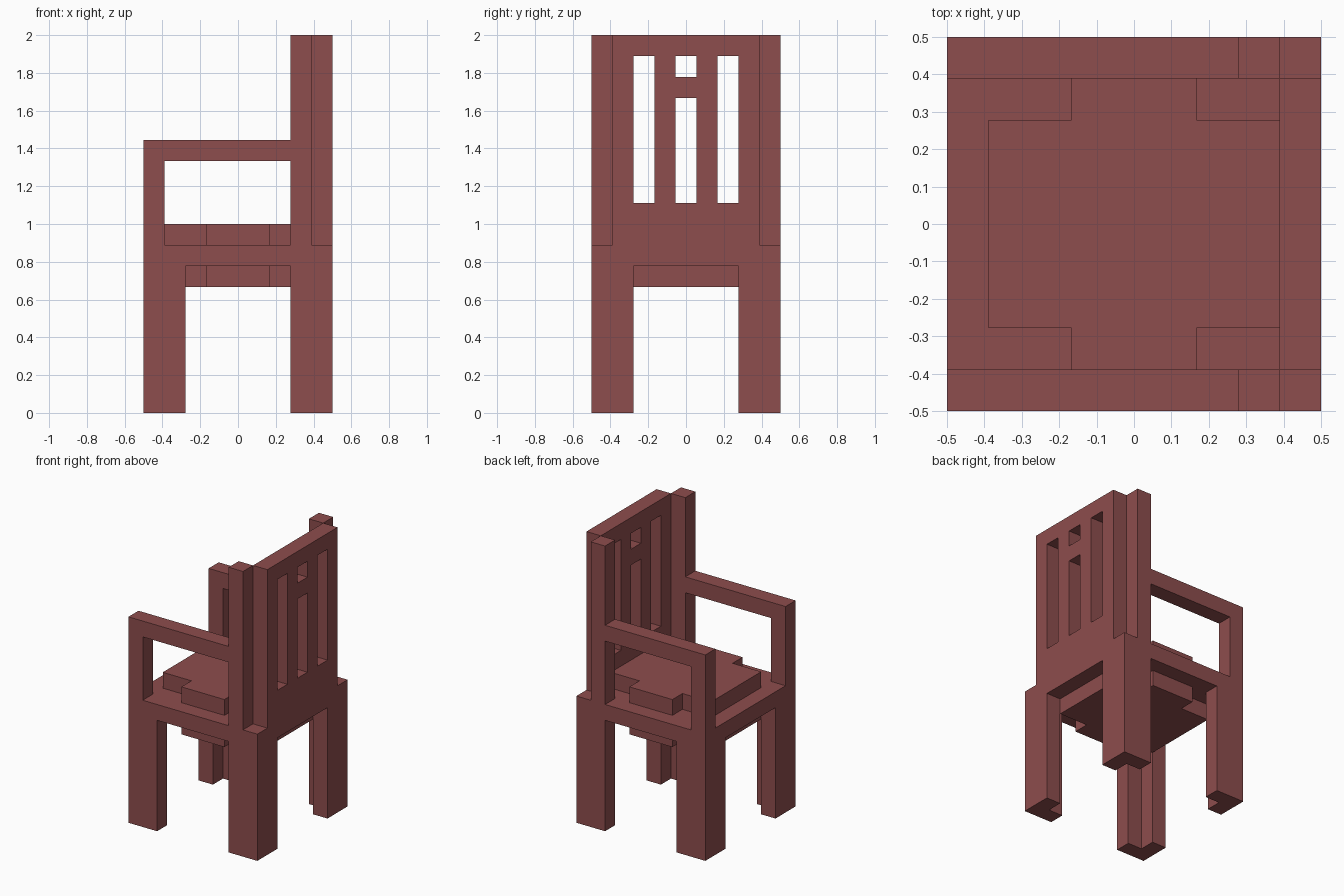
import bpy, bmesh
from mathutils import Vector

if "Cube" in bpy.data.objects:
    bpy.data.objects.remove(bpy.data.objects["Cube"])

U = 1 / 9                      # the chair sits on a grid of ninths: 9 x 9 x 18 cells
ORIGIN = Vector((-0.5, -0.5, 0))

wood = bpy.data.materials.new("reddish brown wood")
wood.diffuse_color = (0.27, 0.075, 0.075, 1)
wood.use_nodes = True
wood.node_tree.nodes["Principled BSDF"].inputs["Base Color"].default_value = wood.diffuse_color


def rect(a0, b0, a1, b1):
    return [(a0, b0), (a1, b0), (a1, b1), (a0, b1)]


def prism(name, axis, start, end, *loops):
    """Fill an outline (later loops are holes) and extrude it along an axis, in cells."""
    def place(a, b):
        p = [a, b]
        p.insert(axis, start)
        return ORIGIN + Vector(p) * U

    bm = bmesh.new()
    for loop in loops:
        vs = [bm.verts.new(place(a, b)) for a, b in loop]
        for i, v in enumerate(vs):
            bm.edges.new((v, vs[(i + 1) % len(vs)]))
    bmesh.ops.triangle_fill(bm, use_beauty=True, edges=bm.edges[:])
    new = bmesh.ops.extrude_face_region(bm, geom=bm.faces[:])["geom"]
    shift = Vector((0, 0, 0))
    shift[axis] = (end - start) * U
    bmesh.ops.translate(bm, vec=shift, verts=[g for g in new if isinstance(g, bmesh.types.BMVert)])
    bmesh.ops.recalc_face_normals(bm, faces=bm.faces[:])
    mesh = bpy.data.meshes.new(name)
    bm.to_mesh(mesh)
    bm.free()
    mesh.materials.append(wood)
    obj = bpy.data.objects.new(name, mesh)
    bpy.context.collection.objects.link(obj)
    return obj


X, Y, Z = 0, 1, 2

# Side frames: legs, seat edge, arm and back post in one x-z profile
side = [(0, 0), (2, 0), (2, 7), (7, 7), (7, 0), (9, 0), (9, 8),
        (8, 8), (8, 18), (7, 18), (7, 13), (0, 13)]
arm_opening = rect(1, 8, 7, 12)
for name, y in (("right_side_frame", 0), ("left_side_frame", 8)):
    prism(name, Y, y, y + 1, side, arm_opening)


# Cross frames between the sides: inner leg halves with a rail, up to a given height
def cross(top):
    return [(1, 0), (2, 0), (2, 7), (7, 7), (7, 0), (8, 0), (8, top), (1, top)]


prism("front_frame", X, 0, 1, cross(8))

# Backrest with its slat openings
prism("backrest_frame", X, 8, 9, cross(18),
      rect(2, 10, 3, 17), rect(6, 10, 7, 17),
      rect(4, 10, 5, 15), rect(4, 16, 5, 17))

# Seat board
prism("seat", Z, 7, 8, rect(1, 1, 8, 8))

# Cushion above and matching brace below, with notched corners
pad = [(1, 2), (3, 2), (3, 1), (6, 1), (6, 2), (8, 2),
       (8, 7), (6, 7), (6, 8), (3, 8), (3, 7), (1, 7)]
prism("seat_cushion", Z, 8, 9, pad)
prism("under_seat_brace", Z, 6, 7, pad)
